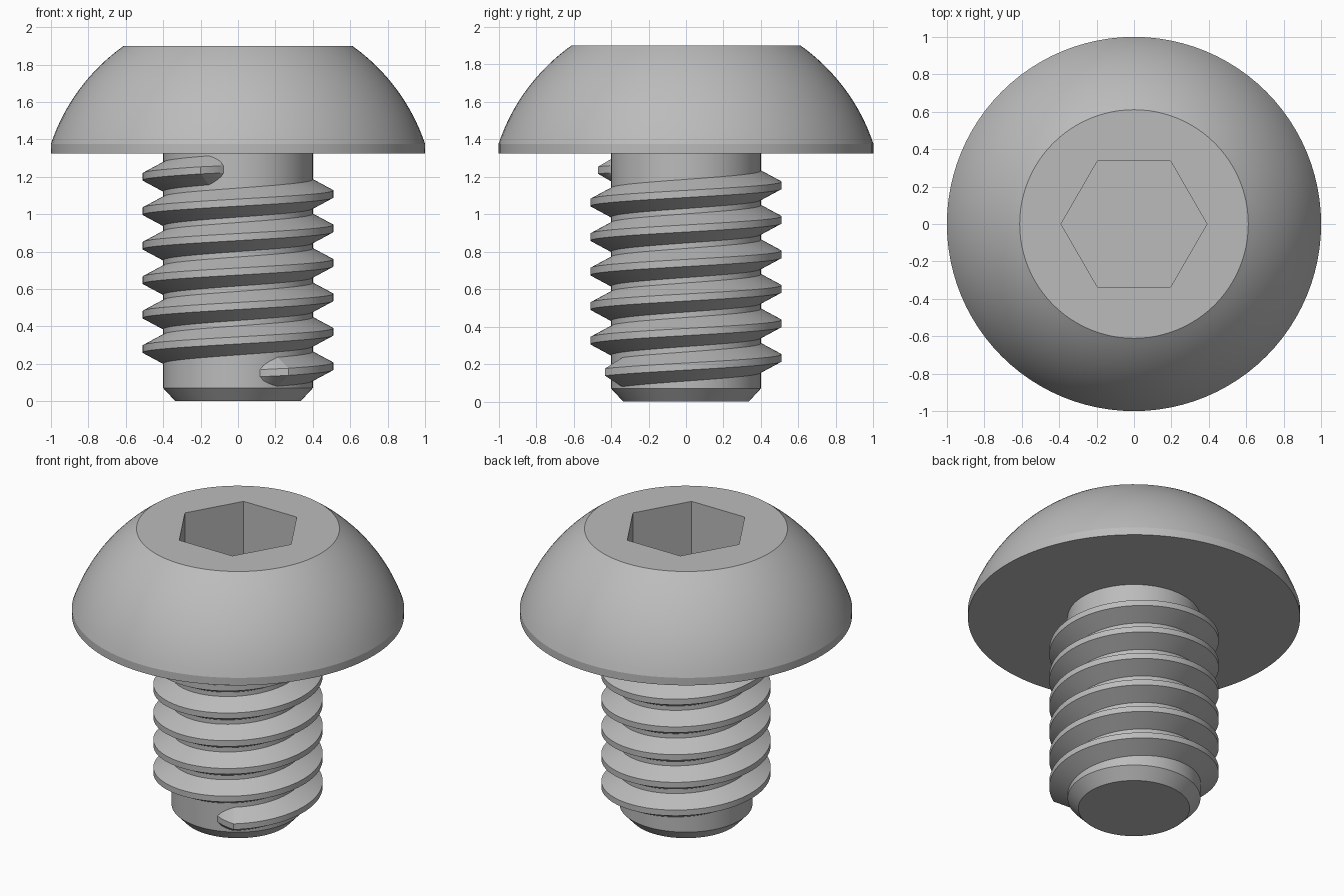
import bpy, bmesh, math

cube = bpy.data.objects.get("Cube")
if cube:
    bpy.data.objects.remove(cube, do_unlink=True)

steel = bpy.data.materials.new("steel_grey")
steel.use_nodes = True
colour = (0.5, 0.5, 0.5, 1)
steel.diffuse_color = colour
steel.node_tree.nodes["Principled BSDF"].inputs["Base Color"].default_value = colour

SEGMENTS = 96


def ring(bm, radius, z, count=SEGMENTS):
    return [bm.verts.new((radius * math.cos(math.tau * i / count),
                          radius * math.sin(math.tau * i / count), z))
            for i in range(count)]


def bridge(bm, a, b):
    n = len(a)
    for i in range(n):
        j = (i + 1) % n
        bm.faces.new((a[i], a[j], b[j], b[i]))


def lathe(bm, profile):
    rings = [ring(bm, r, z) for r, z in profile]
    for a, b in zip(rings, rings[1:]):
        bridge(bm, a, b)
    return rings


def finish(bm, name):
    bmesh.ops.recalc_face_normals(bm, faces=bm.faces[:])
    mesh = bpy.data.meshes.new(name)
    bm.to_mesh(mesh)
    bm.free()
    mesh.materials.append(steel)
    obj = bpy.data.objects.new(name, mesh)
    bpy.context.collection.objects.link(obj)
    bpy.ops.object.select_all(action='DESELECT')
    obj.select_set(True)
    bpy.context.view_layer.objects.active = obj
    bpy.ops.object.shade_smooth_by_angle(angle=math.radians(14))
    return obj


# Domed head: straight rim, spherical dome, flat top with a hexagonal socket
HEAD_BOTTOM, RIM_TOP, HEAD_TOP = 1.325, 1.375, 1.9
DOME_CENTRE, DOME_RADIUS, STEPS = 1.04, 1.055, 16
SOCKET_RADIUS, SOCKET_DEPTH = 0.39, 0.37

low = math.asin((RIM_TOP - DOME_CENTRE) / DOME_RADIUS)
high = math.asin((HEAD_TOP - DOME_CENTRE) / DOME_RADIUS)
profile = [(1, HEAD_BOTTOM)]
for i in range(STEPS + 1):
    a = low + (high - low) * i / STEPS
    profile.append((DOME_RADIUS * math.cos(a), DOME_CENTRE + DOME_RADIUS * math.sin(a)))

bm = bmesh.new()
rings = lathe(bm, profile)
bm.faces.new(rings[0])
mouth = ring(bm, SOCKET_RADIUS, HEAD_TOP, 6)
floor = ring(bm, SOCKET_RADIUS, HEAD_TOP - SOCKET_DEPTH, 6)
bridge(bm, mouth, floor)
bm.faces.new(floor)
edges = [bm.edges.get((loop[i - 1], loop[i]))
         for loop in (rings[-1], mouth) for i in range(len(loop))]
bmesh.ops.triangle_fill(bm, edges=edges, use_beauty=True, normal=(0, 0, 1))
finish(bm, "head")

# Shank with a chamfered tip
SHANK = 0.4
bm = bmesh.new()
rings = lathe(bm, [(0.335, 0), (SHANK, 0.07), (SHANK, HEAD_BOTTOM + 0.01)])
bm.faces.new(rings[0])
bm.faces.new(rings[-1])
finish(bm, "shank")

# Right-handed thread with a trapezoid section that runs out at both ends
PITCH, Z_AT_ZERO = 0.1842, 0.187
START, END = -73, 5 * 360 + 259
RUN_IN, RUN_OUT = 15, 12
CREST_HEIGHT, CREST_HALF, ROOT_HALF, EMBED = 0.11, 0.019, 0.078, 0.01

angles = ([START + RUN_IN * i / 6 for i in range(6)]
          + list(range(START + RUN_IN, END - RUN_OUT, 4))
          + [END - RUN_OUT + RUN_OUT * i / 6 for i in range(7)])
bm = bmesh.new()
sections = []
for deg in angles:
    t = max(0, min(1, (deg - START) / RUN_IN, (END - deg) / RUN_OUT))
    a = math.radians(deg)
    z = Z_AT_ZERO + PITCH * deg / 360
    crest = SHANK + CREST_HEIGHT * t
    root = CREST_HALF + (ROOT_HALF - CREST_HALF) * math.sqrt(t)
    section = ((SHANK - EMBED, -root - EMBED / 2), (crest, -CREST_HALF),
               (crest, CREST_HALF), (SHANK - EMBED, root + EMBED / 2))
    sections.append([bm.verts.new((r * math.cos(a), r * math.sin(a), z + dz))
                     for r, dz in section])
for a, b in zip(sections, sections[1:]):
    bridge(bm, a, b)
bm.faces.new(sections[0])
bm.faces.new(sections[-1])
finish(bm, "thread")
